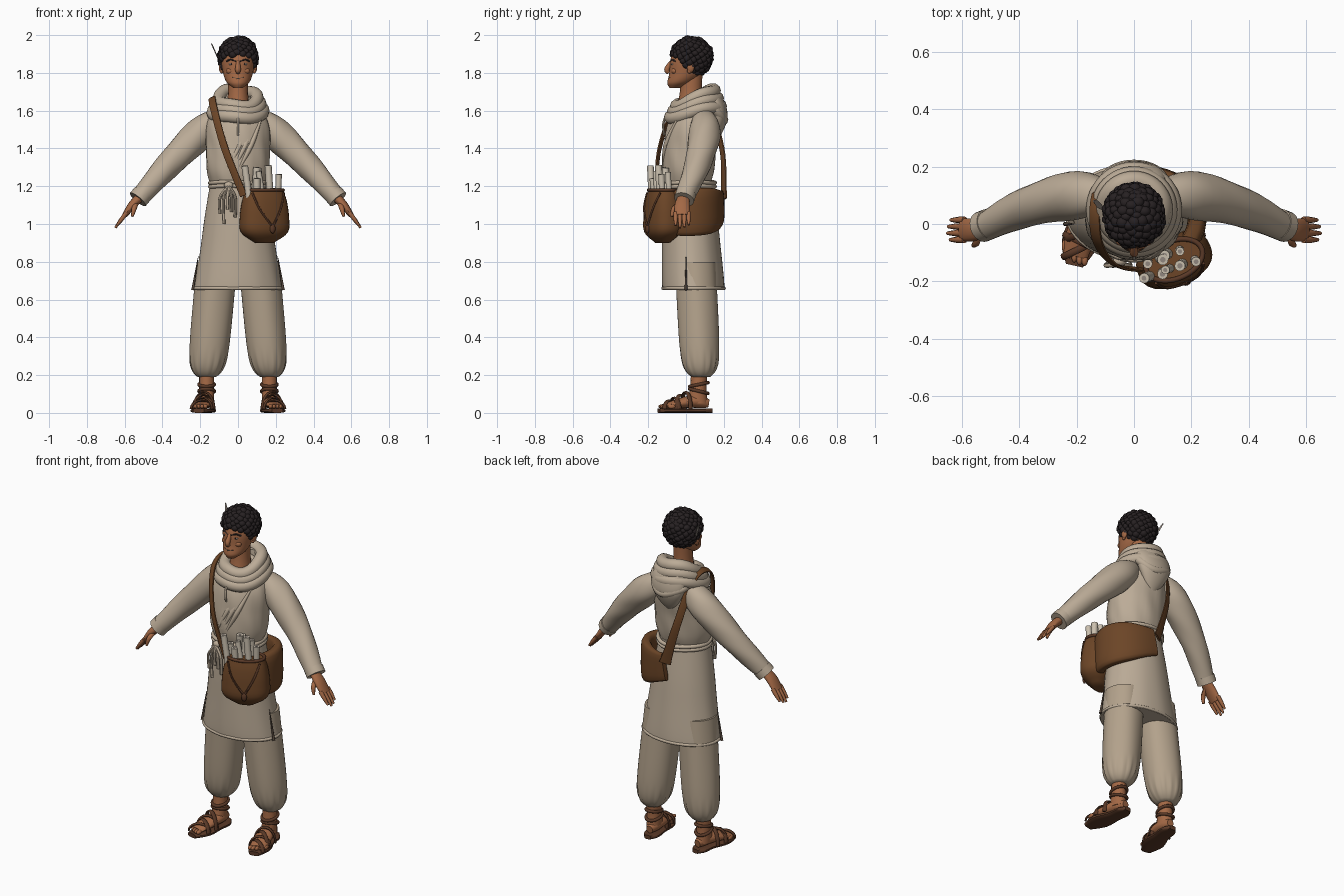
import bpy, bmesh, math, random
from math import sin, cos, pi, tau
from mathutils import Vector, Matrix

random.seed(4)
if "Cube" in bpy.data.objects:
    bpy.data.objects.remove(bpy.data.objects["Cube"])

UP = Vector((0, 0, 1))
BACK = Vector((0, 1, 0))


def material(name, *rgb):
    made = bpy.data.materials.new(name)
    made.use_nodes = True
    made.diffuse_color = (*rgb, 1)
    made.node_tree.nodes["Principled BSDF"].inputs["Base Color"].default_value = (*rgb, 1)
    return made


CLOTH = material("cream cloth", .5, .41, .31)
LINEN = material("trouser linen", .45, .36, .26)
SKIN = material("brown skin", .37, .14, .06)
HAIR = material("black hair", .02, .015, .016)
LEATHER = material("bag leather", .15, .06, .02)
SANDAL = material("sandal leather", .1, .04, .02)
PAPER = material("parchment", .6, .53, .43)
SHADE = material("seam brown", .1, .07, .05)
WHITE = material("eye white", .55, .48, .42)
QUILL = material("quill grey", .28, .24, .21)


def finish(name, bm, mat, mirror):
    bmesh.ops.recalc_face_normals(bm, faces=bm.faces)
    mesh = bpy.data.meshes.new(name)
    bm.to_mesh(mesh)
    bm.free()
    mesh.materials.append(mat)
    part = bpy.data.objects.new(name, mesh)
    bpy.context.collection.objects.link(part)
    if mirror:
        part.modifiers.new("Mirror", 'MIRROR')
    return part


def value_at(source, t):
    """Read a constant, a rule, or a list of values joined by a smooth curve."""
    if callable(source):
        return source(t)
    if not isinstance(source, list):
        return source
    last = len(source) - 1
    i = min(int(t * last), last - 1)
    s = t * last - i
    before, start, end, after = (source[max(0, min(last, i + step))] for step in (-1, 0, 1, 2))
    bend = (before * -1 + start * 3 - end * 3 + after) * s
    return start + (end - before + (before * 2 - start * 5 + end * 4 - after + bend) * s) * (s / 2)


def sweep(name, mat, path, radius, ratio=1, thick=None, ref=BACK, level=False, closed=False,
          mirror=False, fold=None, sides=16, steps=16, power=2):
    """Skin an oval section along a path; level keeps every section horizontal."""
    if isinstance(path, list):
        path = [Vector(point) for point in path]
    bm, rings = bmesh.new(), []
    count = steps if closed else steps + 1
    points = [Vector(value_at(path, i / steps)) for i in range(count)]
    for i, point in enumerate(points):
        ahead = points[(i + 1) % count] if closed else points[min(i + 1, steps)]
        behind = points[i - 1] if closed else points[max(i - 1, 0)]
        along = UP if level else (ahead - behind).normalized()
        deep = ref(point) if callable(ref) else ref
        deep = (deep - along * deep.dot(along)).normalized()
        wide = deep.cross(along)
        half_width = value_at(radius, i / steps)
        half_depth = value_at(thick, i / steps) if thick else half_width * value_at(ratio, i / steps)
        ring = []
        for j in range(sides):
            angle = tau * j / sides
            c, s = cos(angle), sin(angle)
            size = (abs(c) ** power + abs(s) ** power) ** (-1 / power)
            if fold:
                size *= 1 + fold(angle, point.z)
            ring.append(bm.verts.new(point + (wide * c * half_width + deep * s * half_depth) * size))
        rings.append(ring)
    pairs = list(zip(rings, rings[1:]))
    if closed:
        pairs.append((rings[-1], rings[0]))
    else:
        bm.faces.new(rings[0])
        bm.faces.new(rings[-1])
    for low, high in pairs:
        for j in range(sides):
            bm.faces.new((low[j - 1], low[j], high[j], high[j - 1]))
    return finish(name, bm, mat, mirror)


def loop(name, mat, centre, rx, ry, radius, tilt=0, wave=0, mirror=False):
    """Closed ring of tube; tilt lifts the back, wave makes it uneven."""
    def around(t):
        a = tau * t
        return Vector(centre) + Vector((rx * cos(a), ry * sin(a), tilt * sin(a) + wave * sin(3 * a + 1)))
    return sweep(name, mat, around, radius, ref=UP, closed=True, steps=48, sides=10, mirror=mirror)


def blobs(name, mat, items, mirror=False):
    """Join ellipsoids, each given by a centre and its radii."""
    bm = bmesh.new()
    for centre, radii in items:
        place = Matrix.Translation(centre) @ Matrix.Diagonal((*radii, 1))
        bmesh.ops.create_icosphere(bm, subdivisions=2, radius=1, matrix=place)
    return finish(name, bm, mat, mirror)


# Tunic: blouse, skirt with hem, side slits
sweep("blouse", CLOTH, [(0, .01, 1.2), (0, .02, 1.4), (0, .06, 1.64)], [.14, .165, .17, .165, .1],
      ratio=.82, level=True, sides=48, steps=24,
      fold=lambda a, z: .02 * sin(9 * a + 22 * z) * sin(3 * a - 9 * z))
sweep("skirt", CLOTH, [(0, .01, 1.23), (0, .04, .65)], [.145, .19, .235], ratio=lambda t: .9 - .2 * t,
      level=True, sides=48, fold=lambda a, z: .01 * (1.2 - z) * sin(11 * a + 2 * z))
loop("skirt_hem", CLOTH, (0, .04, .66), .232, .162, .009)
sweep("side_slit", SHADE, [(.21, 0, .83), (.24, 0, .65)], lambda t: .001 + .007 * t, sides=8, mirror=True)

# Neck scarf and hanging hood
for i in range(3):
    spread = .1 + .016 * i
    loop("scarf_fold", CLOTH, (0, .05, 1.665 - .035 * i), spread, spread, .035, .045 - .006 * i, .007)
sweep("hood", CLOTH, [(0, .13, 1.71), (0, .17, 1.56), (0, .15, 1.43)], [.07, .11, .1, .06, .01],
      ratio=.5, level=True, sides=24)
loop("hood_rim", CLOTH, (0, .14, 1.61), .1, .06, .024, -.055, .008)
for i in range(3):
    shift = .03 * i
    sweep("blouse_fold", CLOTH, [(.12 - shift, -.05, 1.55), (.07 - shift, -.105, 1.42), (.01 - shift, -.12, 1.3)],
          [.006, .014, .006], sides=8)
sweep("neck_tie", CLOTH, [(0, -.1, 1.59), (0, -.12, 1.53), (0, -.115, 1.47)], .006, sides=8)

# Sleeves with cuffs
sweep("sleeve", CLOTH, [(.1, .09, 1.56), (.2, .1, 1.48), (.37, .06, 1.31), (.52, -.01, 1.14)],
      [.06, .084, .069, .05], sides=24, mirror=True, fold=lambda a, z: .02 * sin(4 * a + 40 * z))
sweep("cuff", CLOTH, [(.505, 0, 1.16), (.53, -.01, 1.13)], .054, sides=24, mirror=True)

# Hands
sweep("palm", SKIN, [(.51, -.01, 1.15), (.56, -.02, 1.1), (.6, -.02, 1.045)], [.025, .022, .014],
      thick=[.03, .04, .04], mirror=True)
for i, reach in enumerate((.85, 1, .95, .8)):
    y = .023 * i - .055
    sweep("finger", SKIN, [(.59, y, 1.06), (.59 + .03 * reach, y, 1.06 - .04 * reach),
                           (.59 + .06 * reach, y, 1.06 - .08 * reach)], [.012, .011, .006], sides=8, mirror=True)
sweep("thumb", SKIN, [(.54, -.03, 1.11), (.55, -.065, 1.08), (.56, -.075, 1.04)], [.014, .013, .007],
      sides=8, mirror=True)

# Trousers, ballooning down to a gathered cuff
sweep("trouser_leg", LINEN, [(.11, .05, .8), (.165, .078, .19)], lambda t: .048 + .06 * (1 - t ** 8),
      level=True, sides=48, steps=40, mirror=True,
      fold=lambda a, z: .04 * max(0, 1 - abs(z - .25) * 10) * sin(14 * a) + .01 * sin(5 * a + 3 * z))

# Feet and sandals
sweep("ankle", SKIN, [(.166, .07, .21), (.166, .06, .05)], .04, ratio=[1.1, 1.1, 1.4], level=True, mirror=True)
sweep("foot", SKIN, [(.16, .12, .05), (.17, .03, .06), (.205, -.11, .035)], [.02, .04, .05, .045],
      ratio=lambda t: 1.1 - .8 * t, ref=UP, mirror=True)
blobs("toes", SKIN, [((.172 + .018 * i, .003 * i * i - .125, .034), (.012 - .001 * i, .022, .012))
                     for i in range(5)], mirror=True)
sweep("sole", SANDAL, [(.16, .14, .012), (.17, .03, .012), (.208, -.145, .012)], [.02, .046, .046, .062, .03],
      thick=.012, ref=UP, power=4, mirror=True)
for z, tilt in ((.15, .01), (.115, -.012)):
    loop("ankle_strap", SANDAL, (.166, .068, z), .041, .049, .009, tilt, mirror=True)
for i in range(4):
    y, slant, height = .03 * i - .09, .025 * (-1) ** i, .045 + .015 * i
    middle = Vector((.18 - .17 * y, y, .02))
    sweep("foot_strap", SANDAL,
          lambda t: middle + Vector((-.053 * cos(pi * t), slant * cos(pi * t), height * sin(pi * t))),
          .012, thick=.006, ref=lambda p: p - middle, sides=8, mirror=True)

# Neck and head
sweep("neck", SKIN, [(0, .02, 1.6), (0, .03, 1.79)], [.066, .053, .052], ratio=1.1, level=True)
sweep("head", SKIN, [(0, -.06, 1.72), (0, 0, 1.8), (0, .03, 1.96)], [.025, .06, .079, .087, .05],
      ratio=1.12, level=True, sides=32, steps=24)
sweep("nose", SKIN, [(0, -.07, 1.87), (0, -.1, 1.82), (0, -.09, 1.8)], [.008, .015, .01])
blobs("ear", SKIN, [((.09, .025, 1.83), (.012, .02, .03)), ((.087, .018, 1.81), (.01, .012, .014))], mirror=True)
blobs("cheek", SKIN, [((.04, -.06, 1.81), (.024, .018, .018))], mirror=True)
blobs("chin", SKIN, [((0, -.08, 1.737), (.022, .016, .014))])
blobs("eye", WHITE, [((.035, -.071, 1.846), (.014, .007, .006))], mirror=True)
blobs("iris", HAIR, [((.034, -.076, 1.846), (.006, .004, .006))], mirror=True)
sweep("eyebrow", HAIR, [(.01, -.08, 1.86), (.04, -.071, 1.87), (.06, -.055, 1.86)], .005, sides=8, mirror=True)
sweep("mouth", SHADE, [(0, -.094, 1.77), (.03, -.085, 1.775)], .003, sides=8, mirror=True)

# Curly hair: skull cap plus curls spread evenly above the hairline
blobs("hair_cap", HAIR, [((0, .045, 1.89), (.096, .098, .1))])
curls, total = [], 190
for i in range(total):
    height = 1 - (2 * i + 1) / total
    turn, girth = i * pi * (3 - math.sqrt(5)), math.sqrt(1 - height * height)
    centre = Vector((.092 * girth * cos(turn), .03 + .1 * girth * sin(turn), 1.885 + .095 * height))
    frontness = max(0, min(1, (.07 - centre.y) * 8))
    if centre.z > 1.775 + .12 * frontness:
        size = random.uniform(.017, .024)
        curls.append((centre, (size, size * random.uniform(.8, 1), size * random.uniform(.8, 1))))
blobs("hair_curls", HAIR, curls)
sweep("quill", QUILL, [(-.09, .04, 1.84), (-.14, .08, 1.955)], .003, thick=[.003, .006, .012, .004], sides=8)

# Rope belt with hanging ends
for z in (1.2, 1.22):
    loop("belt_rope", CLOTH, (0, .015, z), .148, .138, .011, 0, .003)
blobs("belt_knot", CLOTH, [((-.05, -.13, 1.205), (.025, .018, .02))])
for i in range(5):
    x = .02 * i - .095
    sweep("belt_tassel", CLOTH, [(-.05, -.14, 1.2), (x, -.145, 1.14), (x, -.14, random.uniform(.99, 1.08))],
          .008, sides=8)


# Satchel: body curved round the hip, front pouch with flap and clasp
def hip(t):
    a = pi * (5 * t - 2) / 6
    return Vector((.01 + .21 * cos(a), .02 + .168 * sin(a), 1.06 + .04 * t ** 3))


sweep("satchel_body", LEATHER, hip, [.035, .033, .03, .015], thick=[.11, .125, .12, .08], ref=UP, power=4, sides=24)
satchel = [sweep("satchel_pouch", LEATHER, [(0, 0, .9), (0, 0, 1.18)], [.05, .127, .132, .12, .1],
                 ratio=.65, level=True, sides=32, power=2.5),
           loop("satchel_rim", SANDAL, (0, 0, 1.18), .104, .066, .009),
           blobs("satchel_clasp", SANDAL, [((.01, -.09, .975), (.016, .01, .026))])]
for side in (-1, 1):
    satchel.append(sweep("flap_edge", SANDAL, [(side * .09, -.05, 1.165), (side * .06, -.08, 1.08),
                                               (.01, -.09, .985)], .006, sides=8))
for part in satchel:
    part.location = (.14, -.125, 0)
    part.rotation_euler.z = pi / 8

# Rolled scrolls standing in the pouch, with dark hollow ends
for i in range(9):
    across, deep = (i % 5 - 2) * .036, (i // 5 - .5) * .05
    foot = Vector((.13 + across - deep * .3, -.125 + across * .4 + deep, 1.1))
    tip = Vector((foot.x + random.uniform(-.03, .015), foot.y - .01, random.uniform(1.24, 1.32)))
    size = random.uniform(.014, .02)
    sweep("scroll", PAPER, [foot, tip], size, steps=2)
    sweep("scroll_hollow", QUILL, [tip - UP * .002, tip + UP * .001], size / 2, steps=1)

# Shoulder strap, widening into a tab at the back
sweep("shoulder_strap", LEATHER, [(.03, -.16, 1.15), (-.07, -.14, 1.4), (-.13, -.05, 1.62), (-.13, .1, 1.65),
                                  (-.08, .19, 1.4), (0, .2, 1.13)],
      lambda t: .02 + .014 * t ** 9, thick=.006, ref=lambda p: p - Vector((0, .04, 1.4)),
      power=4, sides=12, steps=40)

# Smooth shading with crisp edges
bpy.ops.object.select_all(action='DESELECT')
for part in bpy.context.collection.objects:
    if part.type == 'MESH':
        part.select_set(True)
        bpy.context.view_layer.objects.active = part
bpy.ops.object.shade_smooth_by_angle(angle=pi / 4)
